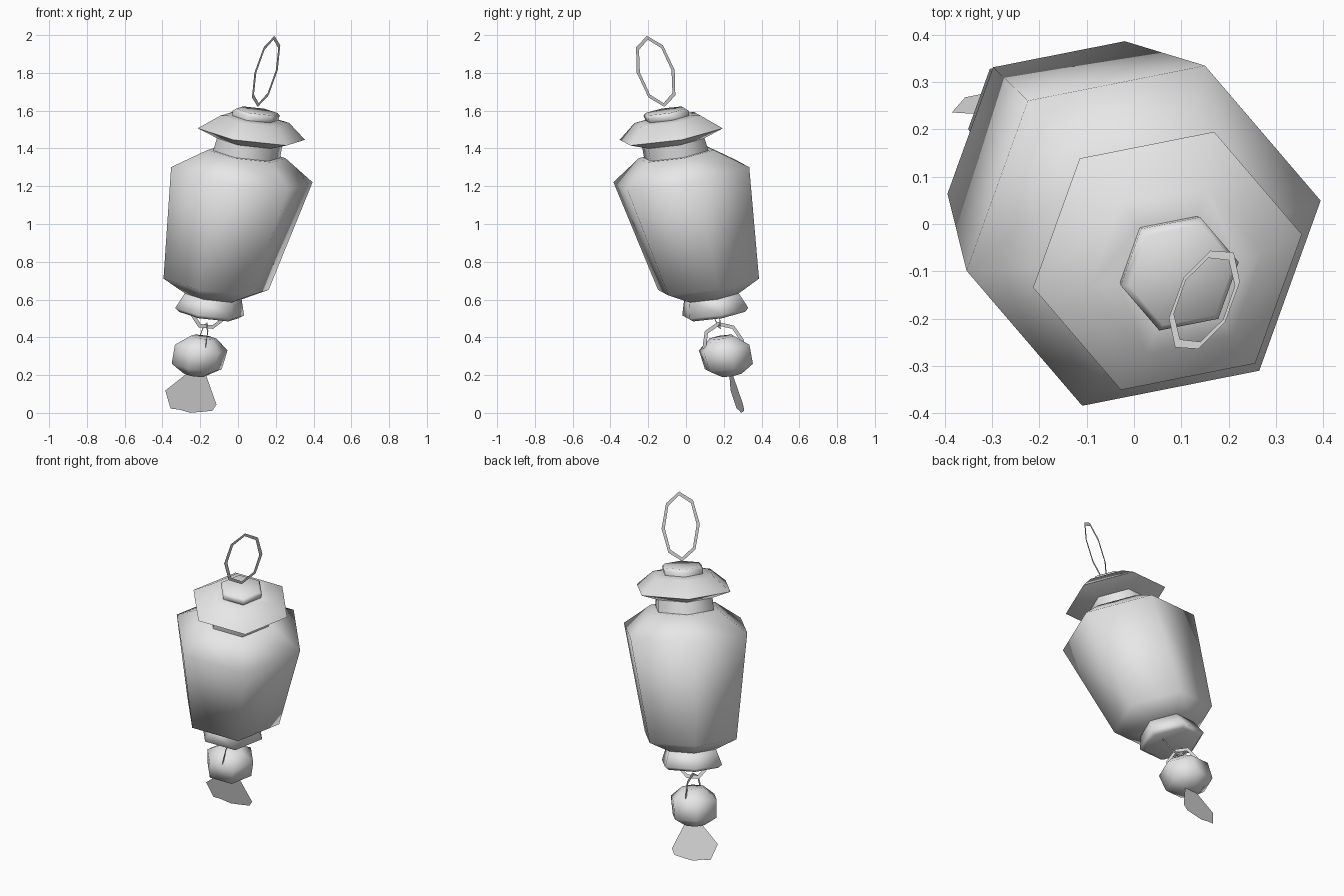
import bpy, bmesh, math
from mathutils import Matrix, Vector

if "Cube" in bpy.data.objects:
    bpy.data.objects.remove(bpy.data.objects["Cube"])

# The whole lantern hangs along a leaning axis: columns are across, depth, axis, origin
LEAN = Matrix(((0.96, -0.17, 0.235, -0.277),
               (0.19, 0.955, -0.248, 0.289),
               (-0.103, 0.177, 1, -0.004),
               (0, 0, 0, 1)))

grey = bpy.data.materials.new("pale grey")
grey.use_nodes = True
grey.diffuse_color = (0.8, 0.8, 0.8, 1)
grey.node_tree.nodes["Principled BSDF"].inputs["Base Color"].default_value = (0.8, 0.8, 0.8, 1)


def finish(name, bm, smooth=False):
    bm.transform(LEAN)
    mesh = bpy.data.meshes.new(name)
    bm.to_mesh(mesh)
    bm.free()
    mesh.materials.append(grey)
    obj = bpy.data.objects.new(name, mesh)
    bpy.context.collection.objects.link(obj)
    if smooth:
        bpy.ops.object.select_all(action="DESELECT")
        obj.select_set(True)
        bpy.context.view_layer.objects.active = obj
        bpy.ops.object.shade_smooth_by_angle(angle=math.radians(75))


def hexagonal(name, profile):
    """Six-sided closed solid from (radius, height) pairs, top to bottom."""
    bm = bmesh.new()
    rings = [[bm.verts.new((r * math.cos(k * math.pi / 3), r * math.sin(k * math.pi / 3), h))
              for k in range(6)] for r, h in profile]
    for a, b in zip(rings, rings[1:]):
        for k in range(6):
            n = (k + 1) % 6
            bm.faces.new((a[k], b[k], b[n], a[n]))
    bm.faces.new(rings[0])
    bm.faces.new(rings[-1][::-1])
    bmesh.ops.recalc_face_normals(bm, faces=bm.faces)
    finish(name, bm, True)


def link(name, direction, half_width, half_height, height, turn=0, band=0.02):
    """Flat eight-sided loop standing along the axis."""
    bm = bmesh.new()
    side = Vector((math.cos(direction), math.sin(direction), 0))
    rings = []
    for inset in (0, band):
        rings.append([])
        for k in range(8):
            t = turn + k * math.pi / 4
            p = side * (half_width - inset) * math.cos(t)
            p.z = height + (half_height - inset) * math.sin(t)
            rings[-1].append(bm.verts.new(p))
    outer, inner = rings
    for k in range(8):
        n = (k + 1) % 8
        bm.faces.new((outer[k], outer[n], inner[n], inner[k]))
    finish(name, bm)


# Lantern shell, from the top down
hexagonal("top_cap", [(0.115, 1.603), (0.13, 1.59), (0.122, 1.55)])
hexagonal("roof", [(0.13, 1.565), (0.19, 1.558), (0.296, 1.48), (0.18, 1.44)])
hexagonal("neck", [(0.18, 1.445), (0.185, 1.37)])
hexagonal("body", [(0.215, 1.374), (0.39, 1.265), (0.29, 0.685), (0.155, 0.62)])
hexagonal("foot", [(0.155, 0.625), (0.19, 0.54), (0.165, 0.522)])
hexagonal("bead", [(0.07, 0.405), (0.145, 0.35), (0.138, 0.25), (0.06, 0.205)])

# Hanging loop and the two chain links
link("hanging_loop", math.radians(48), 0.12, 0.188, 1.812)
link("upper_link", 0, 0.105, 0.105, 0.55, math.pi / 8)
link("lower_link", math.pi / 2, 0.115, 0.115, 0.37)

# Flat tassel with ragged ends
outline = [(-0.042, 0.21), (-0.139, 0.108), (-0.075, 0.05), (-0.088, 0.018),
           (-0.039, 0.017), (-0.006, 0.085), (0.024, 0.007), (0.093, 0.02),
           (0.09, 0.08), (0.14, 0.03), (0.154, 0.064), (0.056, 0.218)]
bm = bmesh.new()
bm.faces.new([bm.verts.new((x, 0, h)) for x, h in outline])
bmesh.ops.triangulate(bm, faces=bm.faces)
finish("tassel", bm)
